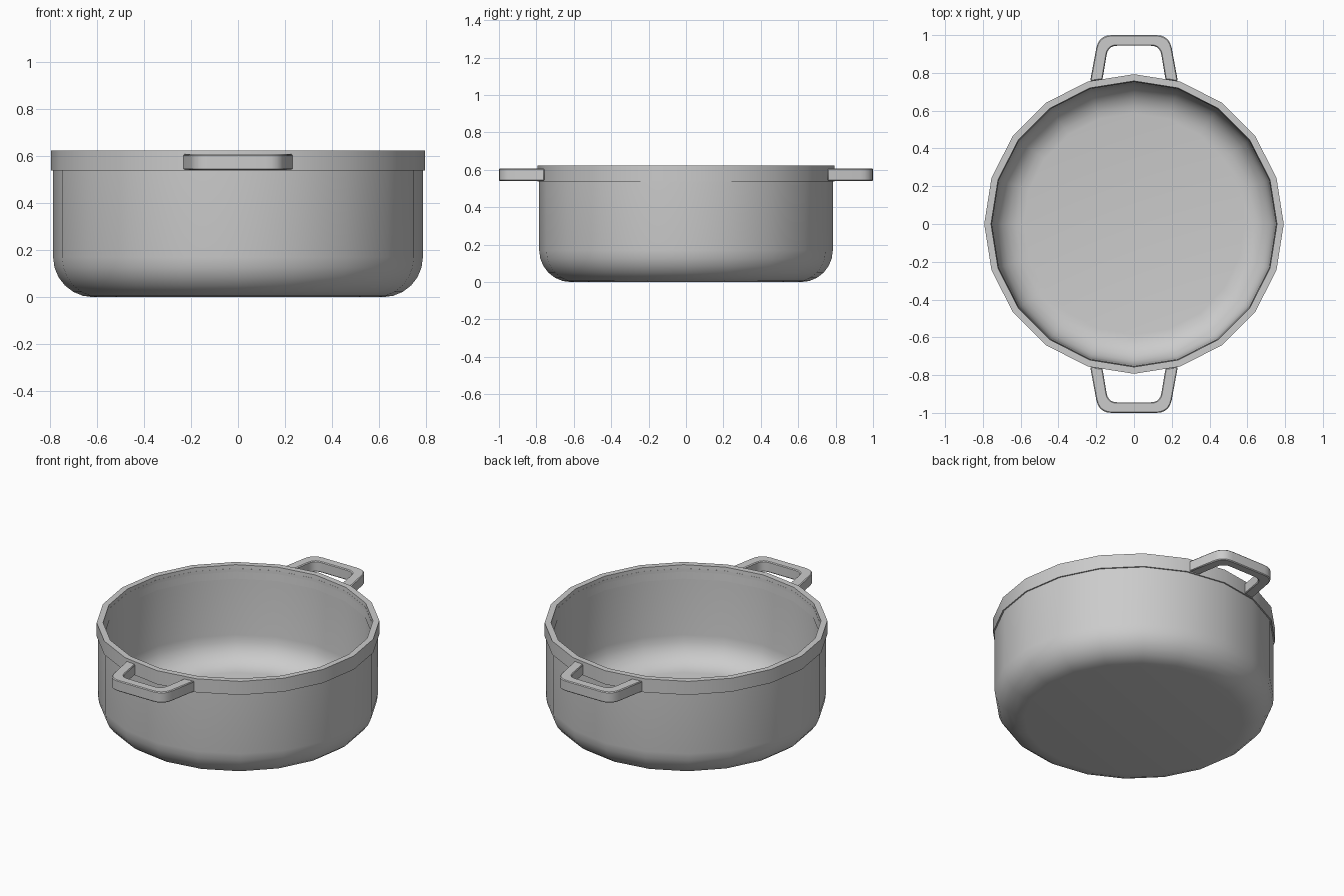
import bpy, bmesh, math
from mathutils import Vector

if "Cube" in bpy.data.objects:
    bpy.data.objects.remove(bpy.data.objects["Cube"], do_unlink=True)

SIDES = 20

metal = bpy.data.materials.new("grey metal")
metal.use_nodes = True
GREY = (0.6, 0.6, 0.6, 1)
metal.diffuse_color = GREY
metal.node_tree.nodes["Principled BSDF"].inputs["Base Color"].default_value = GREY


def make_object(name, bm, angle):
    bmesh.ops.recalc_face_normals(bm, faces=bm.faces)
    mesh = bpy.data.meshes.new(name)
    bm.to_mesh(mesh)
    bm.free()
    mesh.materials.append(metal)
    obj = bpy.data.objects.new(name, mesh)
    bpy.context.collection.objects.link(obj)
    bpy.ops.object.select_all(action="DESELECT")
    obj.select_set(True)
    bpy.context.view_layer.objects.active = obj
    bpy.ops.object.shade_smooth_by_angle(angle=math.radians(angle))
    return obj


def lathe(name, profile, closed=False):
    """Spin a (radius, height) profile; open ends are capped flat."""
    bm = bmesh.new()
    rings = []
    for r, z in profile:
        turn = [2 * math.pi * i / SIDES for i in range(SIDES)]
        rings.append([bm.verts.new((r * math.cos(a), r * math.sin(a), z)) for a in turn])
    pairs = list(zip(rings, rings[1:]))
    if closed:
        pairs.append((rings[-1], rings[0]))
    else:
        bm.faces.new(rings[0])
        bm.faces.new(rings[-1])
    for a, b in pairs:
        for i in range(SIDES):
            j = (i + 1) % SIDES
            bm.faces.new((a[i], a[j], b[j], b[i]))
    return make_object(name, bm, 30)


def fillet(r, z, rad, steps=6):
    """Quarter round from a floor at height z up to a wall at radius r."""
    angles = [math.pi / 2 * i / steps for i in range(steps + 1)]
    return [(r - rad + rad * math.sin(a), z + rad - rad * math.cos(a)) for a in angles]


# Pot body: rounded outside, up over the lip, down to the rounded inside floor
outside = fillet(0.785, 0, 0.17)
inside = fillet(0.745, 0.035, 0.16)[::-1]
lathe("pot_body", outside + [(0.785, 0.6), (0.755, 0.6)] + inside)

# Rim band standing slightly proud of the wall
lathe("rim_band", [(0.785, 0.538), (0.793, 0.538), (0.793, 0.622),
                   (0.757, 0.622), (0.752, 0.538)], closed=True)


def round_corner(before, corner, after, rad, steps=5):
    """Soft corner points as a quadratic curve around the corner."""
    p, c, q = Vector(before), Vector(corner), Vector(after)
    start = c + (p - c).normalized() * rad
    end = c + (q - c).normalized() * rad
    return [start * (1 - t) ** 2 + c * 2 * t * (1 - t) + end * t * t
            for t in (i / steps for i in range(steps + 1))]


def handle_line(root, tip, end, rad):
    """Half a U-shaped outline, mirrored to the other half."""
    half = [Vector(root)] + round_corner(root, tip, (0, end), rad)
    return half + [Vector((-p.x, p.y)) for p in reversed(half)]


def handle(name, side):
    outer = handle_line((0.232, 0.757), (0.187, 1.0), 1.0, 0.07)
    inner = handle_line((0.167, 0.765), (0.137, 0.944), 0.944, 0.05)
    bm = bmesh.new()
    loops = []
    for line, z in ((outer, 0.54), (outer, 0.607), (inner, 0.607), (inner, 0.54)):
        loops.append([bm.verts.new((p.x, p.y * side, z)) for p in line])
    for k in range(4):
        a, b = loops[k], loops[(k + 1) % 4]
        for i in range(len(a) - 1):
            bm.faces.new((a[i], a[i + 1], b[i + 1], b[i]))
    for end in (0, -1):
        bm.faces.new([loop[end] for loop in loops])
    obj = make_object(name, bm, 35)
    bevel = obj.modifiers.new("soft edges", "BEVEL")
    bevel.width = 0.005
    bevel.segments = 1
    bevel.limit_method = "ANGLE"
    bevel.angle_limit = math.radians(50)


handle("front_handle", -1)
handle("back_handle", 1)
